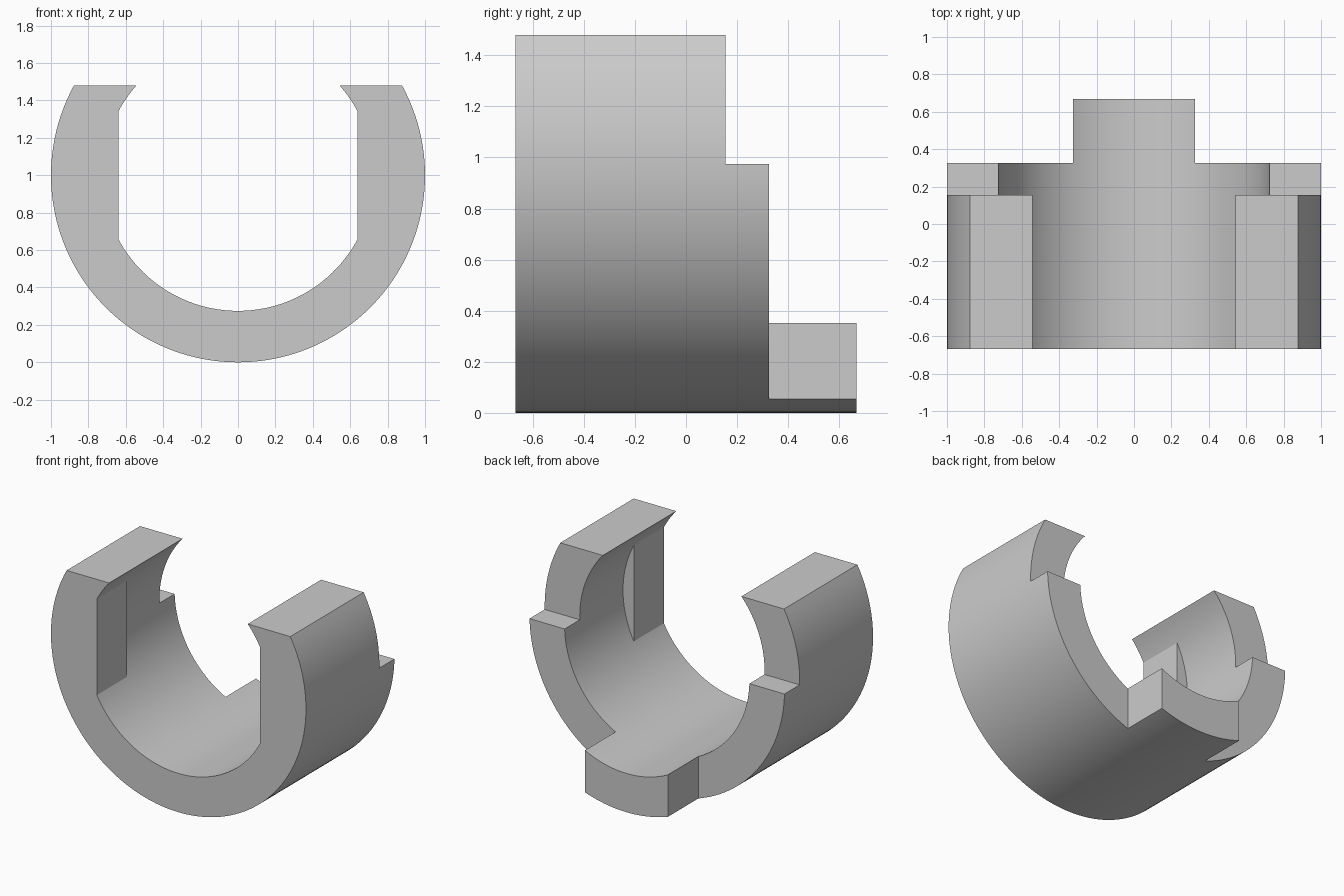
import bpy, bmesh, math

if "Cube" in bpy.data.objects:
    bpy.data.objects.remove(bpy.data.objects["Cube"], do_unlink=True)

OUTER, INNER = 1.0, 0.725     # ring radii, axis along y at z = OUTER
CUT_TOP = 0.48                # opening height above the axis
END = 0.667                   # half length
STEP, SHOULDER = 0.155, 0.325
TONGUE = 0.325                # tongue half width
SEGMENTS = 96

grey = bpy.data.materials.new("plain grey")
grey.use_nodes = True
colour = (0.6, 0.6, 0.6, 1)
grey.diffuse_color = colour
grey.node_tree.nodes["Principled BSDF"].inputs["Base Color"].default_value = colour


def extrude_profile(name, points, y0, y1):
    """Solid from an x-z outline swept along y."""
    bm = bmesh.new()
    face = bm.faces.new([bm.verts.new((x, y0, z)) for x, z in points])
    swept = bmesh.ops.extrude_face_region(bm, geom=[face])
    moved = [v for v in swept["geom"] if isinstance(v, bmesh.types.BMVert)]
    bmesh.ops.translate(bm, vec=(0, y1 - y0, 0), verts=moved)
    bmesh.ops.recalc_face_normals(bm, faces=bm.faces)
    mesh = bpy.data.meshes.new(name)
    bm.to_mesh(mesh)
    bm.free()
    mesh.materials.append(grey)
    obj = bpy.data.objects.new(name, mesh)
    bpy.context.collection.objects.link(obj)
    return obj


def box(name, x0, x1, y0, y1, z0, z1):
    return extrude_profile(name, [(x0, z0), (x1, z0), (x1, z1), (x0, z1)], y0, y1)


def arc(radius):
    """Arc below the opening, running from right end to left end."""
    start = math.asin(CUT_TOP / radius)
    sweep = math.pi + 2 * start
    angles = [start - sweep * i / SEGMENTS for i in range(SEGMENTS + 1)]
    return [(radius * math.cos(a), OUTER + radius * math.sin(a)) for a in angles]


def combine(target, tool, operation):
    mod = target.modifiers.new(operation.lower(), "BOOLEAN")
    mod.operation, mod.solver, mod.object = operation, "EXACT", tool
    bpy.context.view_layer.objects.active = target
    bpy.ops.object.modifier_apply(modifier=mod.name)
    bpy.data.objects.remove(tool, do_unlink=True)


# Open ring body
ring = extrude_profile("open_ring", arc(OUTER) + arc(INNER)[::-1], -END, END)

# Rear step across the upper half
combine(ring, box("step_cutter", -2, 2, STEP, 1, 0.975, 2), "DIFFERENCE")

for side in (-1, 1):
    # Rear shoulder, leaving the bottom tongue
    x0, x1 = sorted((side * TONGUE, side * 2))
    combine(ring, box("shoulder_cutter", x0, x1, SHOULDER, 1, -1, 2), "DIFFERENCE")
    # Flat pad inside the front of each arm
    x0, x1 = sorted((side * 0.64, side * 0.82))
    combine(ring, box("flat_pad", x0, x1, -END, -0.33, 0.655, 1.345), "UNION")

# Smooth curved walls with crisp edges
bpy.ops.object.select_all(action="DESELECT")
ring.select_set(True)
bpy.context.view_layer.objects.active = ring
bpy.ops.object.shade_smooth_by_angle(angle=math.radians(20))
